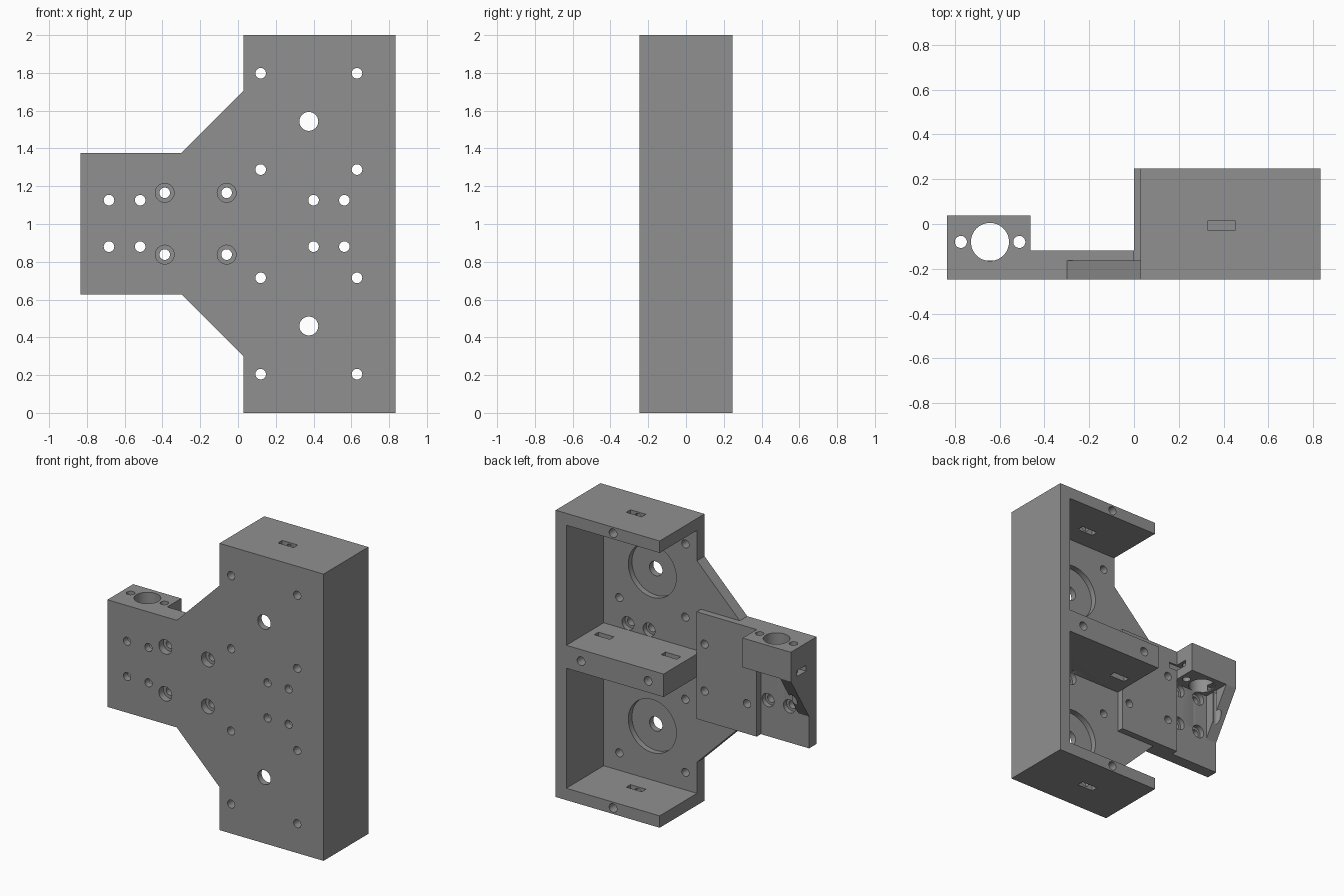
import bpy, bmesh, math
from mathutils import Vector, Matrix

if "Cube" in bpy.data.objects:
    bpy.data.objects.remove(bpy.data.objects["Cube"])

F, B = -0.247, 0.247        # front and back planes
T = 0.083                   # wall thickness
IN = F + T                  # inner face of the front plate

grey = bpy.data.materials.new("grey")
grey.diffuse_color = (0.28, 0.28, 0.28, 1)
grey.use_nodes = True
grey.node_tree.nodes["Principled BSDF"].inputs["Base Color"].default_value = grey.diffuse_color


def make(name, bm):
    bmesh.ops.recalc_face_normals(bm, faces=bm.faces)
    me = bpy.data.meshes.new(name)
    bm.to_mesh(me)
    bm.free()
    me.materials.append(grey)
    ob = bpy.data.objects.new(name, me)
    bpy.context.collection.objects.link(ob)
    return ob


def prism(name, pts, shift):
    """Extrude a closed outline of 3D points."""
    bm = bmesh.new()
    f = bm.faces.new([bm.verts.new(p) for p in pts])
    r = bmesh.ops.extrude_face_region(bm, geom=[f])
    vs = [v for v in r["geom"] if isinstance(v, bmesh.types.BMVert)]
    bmesh.ops.translate(bm, verts=vs, vec=shift)
    return make(name, bm)


def box(name, x0, x1, y0, y1, z0, z1):
    pts = [(x0, y0, z0), (x1, y0, z0), (x1, y1, z0), (x0, y1, z0)]
    return prism(name, pts, (0, 0, z1 - z0))


def rod(name, a, b, r, n=32):
    """Cylinder between two points."""
    a, b = Vector(a), Vector(b)
    rot = (b - a).to_track_quat('Z', 'Y').to_matrix().to_4x4()
    bm = bmesh.new()
    bmesh.ops.create_cone(bm, cap_ends=True, segments=n, radius1=r, radius2=r,
                          depth=(b - a).length,
                          matrix=Matrix.Translation((a + b) / 2) @ rot)
    return make(name, bm)


# Front plate with the tapered arm
outline = [(.03, 0), (.833, 0), (.833, 2), (.03, 2), (.03, 1.705), (-.3, 1.375),
           (-.835, 1.375), (-.835, .628), (-.3, .628), (.03, .3)]
body = prism("mounting_bracket", [(x, F, z) for x, z in outline], (0, T, 0))

# Solid parts joined to the plate
adds = [
    box("side_wall", .833 - T, .833, F, B, 0, 2),
    box("bottom_wall", .03, .833, F, B, 0, T),
    box("top_wall", .03, .833, F, B, 2 - T, 2),
    box("middle_shelf", 0, .833, F + .03, B, .92, 1.08),
    box("arm_pad", -.463, 0, F + .03, -.118, .628, 1.375),
    box("clamp_block", -.835, -.463, F, .037, 1.17, 1.375),
    prism("gusset", [(-.835, y, z) for y, z in
                     [(-.2, 1.25), (.037, 1.25), (.037, 1.17), (IN, .85), (-.2, .85)]],
          (T, 0, 0)),
]

cuts = []


def drill(a, b, r, n=32):
    cuts.append(rod("drill", a, b, r, n))


def pocket(*dims):
    cuts.append(box("pocket", *dims))


# Motor holes: shaft, round recess and four screws each
for zc in (.46, 1.543):
    drill((.375, -.3, zc), (.375, 0, zc), .05)
    drill((.375, IN - .04, zc), (.375, IN + .05, zc), .185, 64)
    for x in (.12, .63):
        for dz in (-.255, .255):
            drill((x, -.3, zc + dz), (x, 0, zc + dz), .028)

# Screw holes recessed from the back
for x in (-.683, -.518, .4, .563):
    for z in (.88, 1.126):
        drill((x, -.3, z), (x, 0, z), .028)
        drill((x, IN - .035, z), (x, IN + .03, z), .046)

# Arm pad screws recessed from the front
for x in (-.388, -.06):
    for z in (.838, 1.165):
        drill((x, -.3, z), (x, 0, z), .028)
        drill((x, -.3, z), (x, F + .05, z), .05)

# Edge screws with nut slots in the walls and shelf
for x, z, h in ((.39, T / 2, .06), (.39, 2 - T / 2, .06), (.12, 1, .11), (.637, 1, .11)):
    drill((x, -.06, z), (x, .3, z), .03)
    pocket(x - .06, x + .06, -.03, .016, z - h, z + h)

# Vertical rod hole, two clamp screws and their nut slots
drill((-.643, -.08, .9), (-.643, -.08, 1.45), .085, 48)
for x in (-.773, -.512):
    drill((x, -.08, .7), (x, -.08, 1.45), .027)
pocket(-.9, -.72, -.13, -.03, 1.18, 1.22)
pocket(-.565, -.4, -.13, -.03, 1.235, 1.275)

# Join and cut, then discard the helpers
for ops, kind in ((adds, 'UNION'), (cuts, 'DIFFERENCE')):
    for ob in ops:
        ob.hide_render = True
        m = body.modifiers.new(kind.lower(), 'BOOLEAN')
        m.operation, m.solver, m.object = kind, 'EXACT', ob
bpy.context.view_layer.update()
dg = bpy.context.evaluated_depsgraph_get()
mesh = bpy.data.meshes.new_from_object(body.evaluated_get(dg))
body.modifiers.clear()
body.data = mesh
for ob in adds + cuts:
    bpy.data.objects.remove(ob)

# Single material, smooth bores with sharp edges
mesh.materials.clear()
mesh.materials.append(grey)
for p in mesh.polygons:
    p.material_index = 0
bpy.context.view_layer.objects.active = body
body.select_set(True)
bpy.ops.object.shade_smooth_by_angle(angle=math.radians(30))
